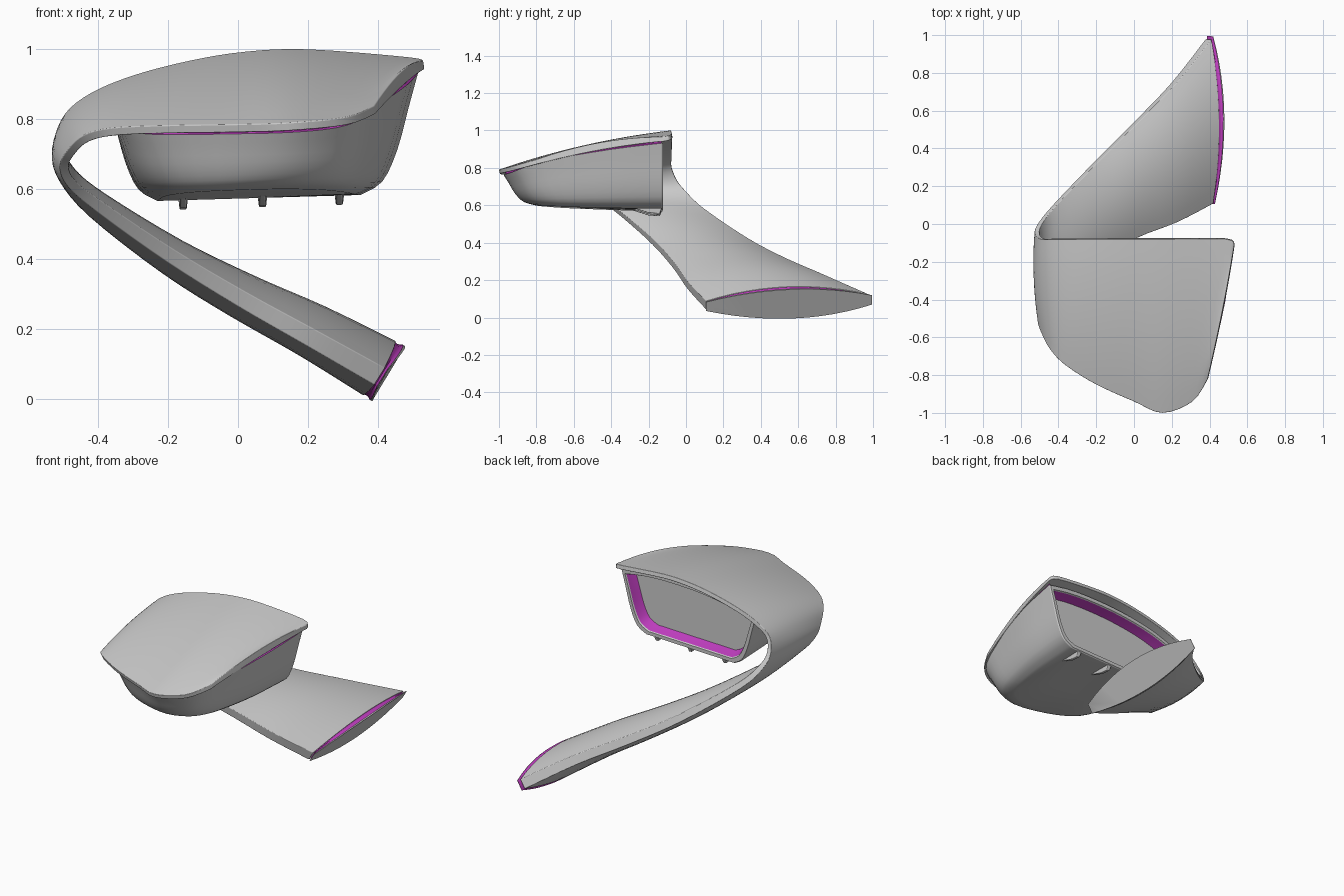
import bpy, bmesh, math
from mathutils import Vector as V

if "Cube" in bpy.data.objects:
    bpy.data.objects.remove(bpy.data.objects["Cube"])

accent = bpy.data.materials.new("magenta_accent")
accent.diffuse_color = (0.55, 0.05, 0.55, 1)
accent.use_nodes = True
accent.node_tree.nodes["Principled BSDF"].inputs["Base Color"].default_value = accent.diffuse_color


def loft(name, rings, closed=True, caps=(False, False), mat=None, bevel=0, angle=40):
    """Skin a list of equal-length rings of points."""
    bm = bmesh.new()
    rv = [[bm.verts.new(p) for p in r] for r in rings]
    n = len(rings[0])
    for a, b in zip(rv, rv[1:]):
        for i in range(n if closed else n - 1):
            j = (i + 1) % n
            bm.faces.new((a[i], a[j], b[j], b[i]))
    if caps[0]:
        bm.faces.new(rv[0][::-1])
    if caps[1]:
        bm.faces.new(rv[-1])
    bmesh.ops.recalc_face_normals(bm, faces=bm.faces)
    me = bpy.data.meshes.new(name)
    bm.to_mesh(me)
    bm.free()
    ob = bpy.data.objects.new(name, me)
    bpy.context.collection.objects.link(ob)
    if mat:
        me.materials.append(mat)
    if bevel:
        m = ob.modifiers.new("bevel", 'BEVEL')
        m.width, m.segments = bevel, 3
        m.limit_method, m.angle_limit = 'ANGLE', math.radians(50)
    bpy.ops.object.select_all(action='DESELECT')
    ob.select_set(True)
    bpy.context.view_layer.objects.active = ob
    bpy.ops.object.shade_smooth_by_angle(angle=math.radians(angle))
    return ob


def spline(pts, steps):
    """Catmull-Rom through rows of numbers."""
    out = []
    for i in range(len(pts) - 1):
        p0, p1, p2 = pts[max(i - 1, 0)], pts[i], pts[i + 1]
        p3 = pts[min(i + 2, len(pts) - 1)]
        for s in range(steps):
            t = s / steps
            out.append([0.5 * (2*b + (c - a)*t + (2*a - 5*b + 4*c - d)*t*t
                               + (3*b - a - 3*c + d)*t**3)
                        for a, b, c, d in zip(p0, p1, p2, p3)])
    return out + [list(pts[-1])]


# Ribbon: front edge xyz, back edge xyz, mid thickness; from cap tip round to arm end
stations = [
    (.39, -.82, .838, .53, -.115, .965, .04),
    (.31, -.94, .806, .49, -.08, .977, .04),
    (.15, -1.0, .79, .20, -.08, 1.0, .04),
    (.00, -.94, .785, .02, -.08, .993, .04),
    (-.20, -.85, .782, -.14, -.08, .967, .04),
    (-.36, -.75, .775, -.30, -.08, .925, .04),
    (-.44, -.67, .755, -.42, -.08, .875, .04),
    (-.485, -.59, .715, -.495, -.08, .815, .04),
    (-.51, -.51, .665, -.525, -.05, .735, .045),
    (-.485, -.43, .605, -.51, .00, .66, .055),
    (-.39, -.33, .525, -.43, .10, .555, .08),
    (-.20, -.18, .39, -.20, .34, .385, .11),
    (.00, -.07, .265, .00, .54, .275, .135),
    (.20, .01, .15, .20, .75, .18, .158),
    (.39, .11, .04, .38, .98, .075, .18),
]
rows = spline(stations, 4)
N = 12


def section(i):
    r = rows[i]
    f, b, mid = V(r[:3]), V(r[3:6]), r[6]
    p, q = rows[max(i - 1, 0)], rows[min(i + 1, len(rows) - 1)]
    tan = (V(q[:3]) + V(q[3:6]) - V(p[:3]) - V(p[3:6])).normalized()
    nor = (b - f).cross(tan).normalized()
    edge = .014 + .24 * mid
    crown = .3 * mid + .02 * max(0, 1 - i / 28)
    bow = -.02 * max(0, 1 - i / 8)
    outer, inner = [], []
    for k in range(N + 1):
        v = k / N
        w = 4 * v * (1 - v)
        o = f.lerp(b, v) + nor * (crown * w) + tan * (bow * w)
        outer.append(o)
        inner.append(o - nor * (edge + (mid - edge) * w))
    return outer + inner[::-1], tan


rings = [section(i)[0] for i in range(len(rows))]
loft("cap_and_arm", rings, caps=(True, True), bevel=.011)

# Arm end: grooved magenta trim and a grey end plate, bowed outwards
end, tan = section(len(rows) - 1)
c = sum(end, V()) / len(end)


def end_ring(s, d):
    out = []
    for p in end:
        u = (p.y - c.y) / .44
        out.append(c + (p - c) * s + tan * d * (1.5 - u * u))
    return out


loft("arm_end_trim", [end_ring(.97, -.002), end_ring(.95, .008), end_ring(.97, .014),
                      end_ring(1.02, .02)], mat=accent)
loft("arm_end_plate", [end_ring(1.02, .02), end_ring(1.015, .026)], caps=(False, True))

# Housing bowl: rim under the cap blended down to a smaller floor outline
rim = spline([(.515, -.13, .932), (.485, -.4, .899), (.415, -.7, .848), (.36, -.86, .803),
              (.28, -.935, .775), (.15, -.975, .762), (0, -.92, .758), (-.2, -.825, .756),
              (-.31, -.71, .765), (-.36, -.5, .815), (-.375, -.13, .868)], 3)
floor = spline([(.35, -.13, .583), (.335, -.4, .585), (.31, -.58, .59), (.28, -.68, .594),
                (.23, -.76, .598), (.13, -.80, .60), (0, -.79, .597), (-.11, -.74, .592),
                (-.18, -.64, .585), (-.215, -.45, .577), (-.23, -.13, .566)], 3)
profile = spline([(0, 1), (.15, .74), (.36, .37), (.62, .11), (1, 0)], 3)
bowl = [[V((p[0] + (q[0] - p[0]) * h, p[1] + (q[1] - p[1]) * h, q[2] + (p[2] - q[2]) * w))
         for p, q in zip(rim, floor)] for h, w in profile]
for s in (.6, .2, .01):
    bowl.append([V((.07 + (p[0] - .07) * s, -.13 + (p[1] + .13) * s, .575 + (p[2] - .575) * s))
                 for p in floor])
loft("housing", bowl, closed=False, angle=50)

# Magenta seam between housing and cap
sc = V((.07, -.3, 0))


def seam_ring(s, dz):
    return [V((sc.x + (p[0] - sc.x) * s, sc.y + (p[1] - sc.y) * s if p[1] < -.2 else p[1],
               p[2] + dz)) for p in rim]


loft("cap_seam", [seam_ring(1, 0), seam_ring(.987, .004), seam_ring(.98, .024)],
     closed=False, mat=accent)

# Mirror opening: outline of the back of the bowl plus an arch below the cap
cols = len(profile)
right = [bowl[k][0] for k in range(cols)]
left = [bowl[k][-1] for k in range(cols)]
arch = spline([(-.375, -.13, .868), (-.26, -.13, .908), (-.12, -.13, .937), (.05, -.13, .957),
               (.25, -.13, .962), (.4, -.13, .952), (.515, -.13, .932)], 2)[1:-1]
outline = right + left[::-1] + [V(p) for p in arch]
mc = V((.075, 0, .76))


def frame_ring(sx, sz, y):
    return [V((mc.x + (p.x - mc.x) * sx, y, mc.z + (p.z - mc.z) * sz)) for p in outline]


loft("mirror_frame", [frame_ring(1, 1, -.13), frame_ring(.99, .98, -.122),
                      frame_ring(.94, .87, -.122), frame_ring(.93, .85, -.13)])
loft("mirror_recess", [frame_ring(.93, .85, -.13), frame_ring(.91, .81, -.165),
                       frame_ring(.87, .76, -.2)], mat=accent)
loft("mirror_glass", [frame_ring(.89, .79, -.2), frame_ring(.88, .77, -.19)], caps=(False, True))

# Three small fins under the housing
for i, x in enumerate((-.157, .07, .29)):
    z = .566 + (x + .23) * .03
    prof = [(-.31, z + .012, .008), (-.2, z - .022, .01), (-.14, z - .027, .01),
            (-.125, z + .014, .015)]
    loft(f"fin_{i + 1}", [[V((x + s * w, y, zz)) for y, zz, w in prof] for s in (-1, 1)],
         caps=(True, True), bevel=.004)
